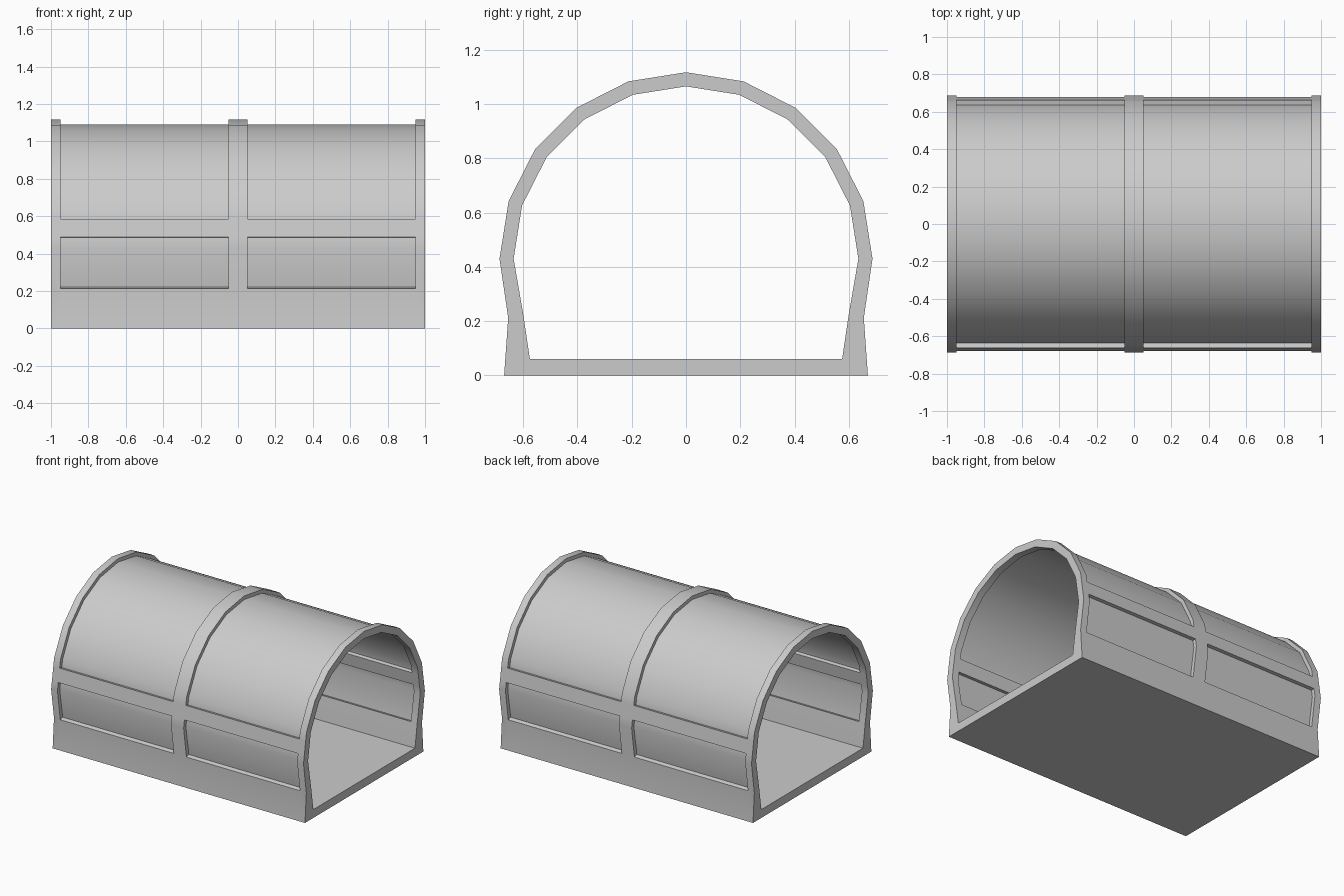
import bpy, bmesh, math

if "Cube" in bpy.data.objects:
    bpy.data.objects.remove(bpy.data.objects["Cube"])

# Cross-section stations as (outer, inner) pairs in (y, z)
ZC, RO, RI = 0.43, 0.687, 0.635


def arc(deg):
    a = math.radians(deg)
    return [(r * math.cos(a), ZC + r * math.sin(a)) for r in (RO, RI)]


def between(a, b, t):
    return [tuple(p + (q - p) * t for p, q in zip(u, v)) for u, v in zip(a, b)]


half = [[(0.67, 0.0), (0.575, 0.06)],       # floor corner
        [(0.655, 0.212), (0.60, 0.228)],    # sill of the side panels
        arc(0),
        between(arc(0), arc(18), 0.27),     # bottom of the side rail
        between(arc(0), arc(18), 0.73),     # top of the side rail
        arc(18), arc(36), arc(54), arc(72)]
ring = half + [arc(90)] + [[(-y, z) for y, z in s] for s in reversed(half)]
N = len(ring)
XS = [-1.0, -0.95, -0.05, 0.05, 0.95, 1.0]
BAYS = (1, 3)
SIDE = {1, 2, N - 4, N - 3}
ROOF = set(range(4, N - 5))


def point(i, j, layer):
    (yo, zo), (yi, zi) = ring[j % N]
    return (XS[i], yo + (yi - yo) * layer, zo + (zi - zo) * layer)


def solid(i, j):
    return 0 <= i < len(XS) - 1 and not (i in BAYS and j % N in SIDE | ROOF)


def make(name, quads):
    bm = bmesh.new()
    for q in quads:
        bm.faces.new([bm.verts.new(p) for p in q])
    bmesh.ops.remove_doubles(bm, verts=bm.verts, dist=1e-5)
    bmesh.ops.recalc_face_normals(bm, faces=bm.faces)
    me = bpy.data.meshes.new(name)
    bm.to_mesh(me)
    bm.free()
    ob = bpy.data.objects.new(name, me)
    bpy.context.collection.objects.link(ob)
    bpy.ops.object.select_all(action='DESELECT')
    ob.select_set(True)
    bpy.context.view_layer.objects.active = ob
    bpy.ops.object.shade_smooth_by_angle(angle=math.radians(30))
    return ob


def cell(i, j, layer):
    return [point(i, j, layer), point(i + 1, j, layer),
            point(i + 1, j + 1, layer), point(i, j + 1, layer)]


def wall(a, b):
    return [point(*a, 0), point(*b, 0), point(*b, 1), point(*a, 1)]


# Frame: floor, lower walls, rails and arched ribs in one closed shell
quads = []
for i in range(len(XS) - 1):
    for j in range(N):
        if not solid(i, j):
            continue
        quads += [cell(i, j, 0), cell(i, j, 1)]
        for di, dj, a, b in ((-1, 0, (i, j), (i, j + 1)),
                             (1, 0, (i + 1, j), (i + 1, j + 1)),
                             (0, -1, (i, j), (i + 1, j)),
                             (0, 1, (i, j + 1), (i + 1, j + 1))):
            if not solid(i + di, j + dj):
                quads.append(wall(a, b))
make("tunnel_frame", quads)

# Thin panels set midway in the frame
for name, rows in (("roof_panels", ROOF), ("side_panels", SIDE)):
    make(name, [cell(i, j, 0.5) for i in BAYS for j in sorted(rows)])
